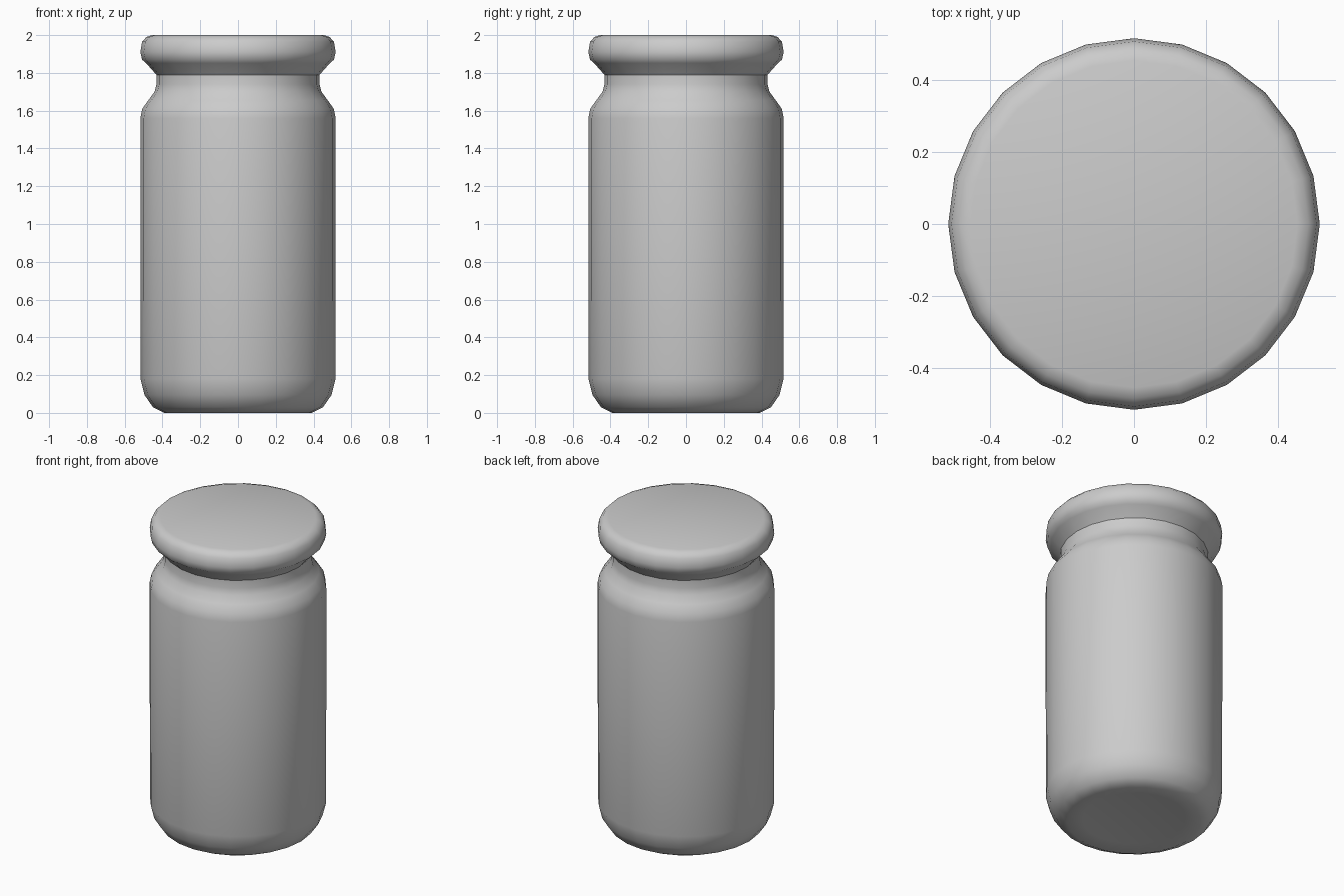
import bpy, bmesh, math

if "Cube" in bpy.data.objects:
    bpy.data.objects.remove(bpy.data.objects["Cube"])

SIDES = 24

grey = bpy.data.materials.new("plain grey")
grey.diffuse_color = (0.6, 0.6, 0.6, 1)
grey.use_nodes = True
grey.node_tree.nodes["Principled BSDF"].inputs["Base Color"].default_value = grey.diffuse_color


def lathe(name, profile, angle):
    """Revolve (radius, height) points around z; a zero radius closes the end."""
    bm = bmesh.new()
    rings = []
    for r, z in profile:
        n = 1 if r == 0 else SIDES
        rings.append([bm.verts.new((r * math.cos(2 * math.pi * i / SIDES),
                                    r * math.sin(2 * math.pi * i / SIDES), z))
                      for i in range(n)])
    for low, high in zip(rings, rings[1:]):
        for i in range(SIDES):
            j = (i + 1) % SIDES
            if len(low) == 1:
                bm.faces.new((low[0], high[j], high[i]))
            elif len(high) == 1:
                bm.faces.new((low[i], low[j], high[0]))
            else:
                bm.faces.new((low[i], low[j], high[j], high[i]))
    bmesh.ops.recalc_face_normals(bm, faces=bm.faces)
    mesh = bpy.data.meshes.new(name)
    bm.to_mesh(mesh)
    bm.free()
    mesh.materials.append(grey)
    obj = bpy.data.objects.new(name, mesh)
    bpy.context.collection.objects.link(obj)
    bpy.ops.object.select_all(action='DESELECT')
    obj.select_set(True)
    bpy.context.view_layer.objects.active = obj
    bpy.ops.object.shade_smooth_by_angle(angle=math.radians(angle))
    return obj


# Jar body: shallow hollow base, rounded foot, straight wall, shoulder and neck
lathe("jar_body", [
    (0, 0.02), (0.30, 0.015), (0.39, 0.0), (0.45, 0.03), (0.495, 0.095),
    (0.516, 0.18), (0.517, 0.9), (0.517, 1.56), (0.507, 1.61), (0.475, 1.655),
    (0.442, 1.70), (0.432, 1.74), (0.432, 1.80), (0, 1.80)], 40)

# Lid: bevelled underside, rounded rim and flat top
lathe("lid", [
    (0, 1.79), (0.432, 1.79), (0.487, 1.852), (0.508, 1.87), (0.517, 1.91),
    (0.508, 1.965), (0.485, 1.99), (0.455, 2.0), (0, 2.0)], 40)
